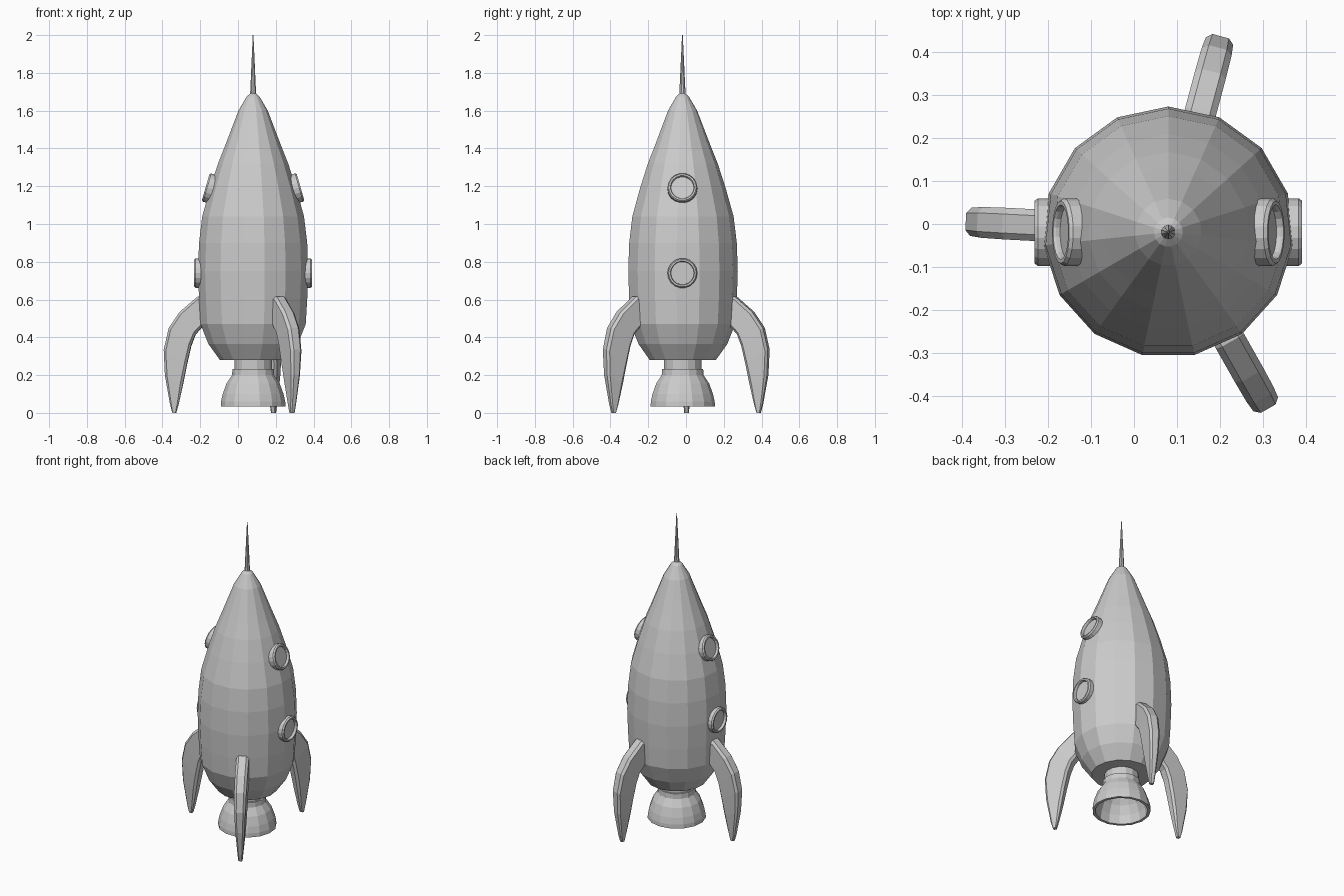
import bpy, bmesh
from math import sin, cos, pi, radians
from mathutils import Matrix, Vector

if "Cube" in bpy.data.objects:
    bpy.data.objects.remove(bpy.data.objects["Cube"])

AXIS = Vector((0.08, -0.019, 0))   # centre line of the rocket


def finish(name, bm, matrix):
    bmesh.ops.recalc_face_normals(bm, faces=bm.faces)
    mesh = bpy.data.meshes.new(name)
    bm.to_mesh(mesh)
    bm.free()
    obj = bpy.data.objects.new(name, mesh)
    obj.matrix_world = matrix
    bpy.context.collection.objects.link(obj)
    return obj


def bridge(bm, a, b):
    n = len(a)
    for i in range(n):
        bm.faces.new((a[i], a[(i + 1) % n], b[(i + 1) % n], b[i]))


def lathe(name, profile, sides, matrix, loop=False):
    """Spin (radius, height) points around z; cap the ends unless looped."""
    bm = bmesh.new()
    rings = []
    for r, z in profile:
        rings.append([bm.verts.new((r * cos(pi / 2 + 2 * pi * i / sides),
                                    r * sin(pi / 2 + 2 * pi * i / sides), z))
                      for i in range(sides)])
    for a, b in zip(rings, rings[1:]):
        bridge(bm, a, b)
    if loop:
        bridge(bm, rings[-1], rings[0])
    else:
        bm.faces.new(rings[0])
        bm.faces.new(rings[-1])
    return finish(name, bm, matrix)


base = Matrix.Translation(AXIS)

# Hull
lathe("hull", [(0.177, 0.28), (0.238, 0.365), (0.28, 0.47), (0.288, 0.6),
               (0.293, 0.75), (0.288, 0.9), (0.271, 1.04), (0.229, 1.19),
               (0.187, 1.32), (0.151, 1.41), (0.078, 1.6), (0.034, 1.675),
               (0.014, 1.692)], 15, base)

# Antenna
lathe("antenna", [(0.017, 1.68), (0.010, 1.83), (0.002, 2.0)], 10, base)

# Engine neck and open bell nozzle
lathe("engine_neck", [(0.1, 0.2), (0.1, 0.3)], 15, base)
lathe("engine_nozzle", [(0.09, 0.232), (0.11, 0.232), (0.112, 0.2), (0.142, 0.155),
                        (0.162, 0.1), (0.171, 0.06), (0.172, 0.035), (0.155, 0.035),
                        (0.148, 0.09), (0.126, 0.145), (0.095, 0.19)], 15, base)

# Curved fins: (outer r, outer z, inner r, inner z, half width) from root to tip
FIN = [(0.2, 0.625, 0.2, 0.5, 0.037),
       (0.294, 0.615, 0.265, 0.46, 0.037),
       (0.388, 0.535, 0.305, 0.415, 0.037),
       (0.446, 0.45, 0.328, 0.355, 0.036),
       (0.473, 0.335, 0.351, 0.255, 0.033),
       (0.467, 0.2, 0.371, 0.155, 0.027),
       (0.44, 0.045, 0.395, 0.045, 0.016),
       (0.428, 0.0, 0.408, 0.0, 0.012)]
for name, angle in (("fin_left", 177), ("fin_back", 75), ("fin_front", -60.5)):
    bm = bmesh.new()
    rings = []
    for ro, zo, ri, zi, w in FIN:
        out, inn = Vector((ro, 0, zo)), Vector((ri, 0, zi))
        c = min(0.16, 0.014 / (out - inn).length)
        section = [(0, 0.6), (c, 1), (1 - c, 1), (1, 0.6),
                   (1, -0.6), (1 - c, -1), (c, -1), (0, -0.6)]
        rings.append([bm.verts.new(out.lerp(inn, t) + Vector((0, s * w, 0)))
                      for t, s in section])
    for a, b in zip(rings, rings[1:]):
        bridge(bm, a, b)
    bm.faces.new(rings[0])
    bm.faces.new(rings[-1])
    finish(name, bm, base @ Matrix.Rotation(radians(angle), 4, 'Z'))

# Portholes: rim plus recessed pane, two per side
for side, turn in (("right", 0), ("left", pi)):
    for level, r, z, tilt in (("lower", 0.312, 0.74, 0), ("upper", 0.251, 1.195, 16)):
        m = (base @ Matrix.Rotation(turn, 4, 'Z') @ Matrix.Translation((r, 0, z))
             @ Matrix.Rotation(radians(90 - tilt), 4, 'Y'))
        lathe(f"porthole_rim_{level}_{side}",
              [(0.079, -0.045), (0.079, -0.008), (0.073, 0), (0.064, 0),
               (0.061, -0.006), (0.061, -0.045)], 18, m, loop=True)
        lathe(f"porthole_pane_{level}_{side}",
              [(0.063, -0.04), (0.063, -0.016)], 18, m)
